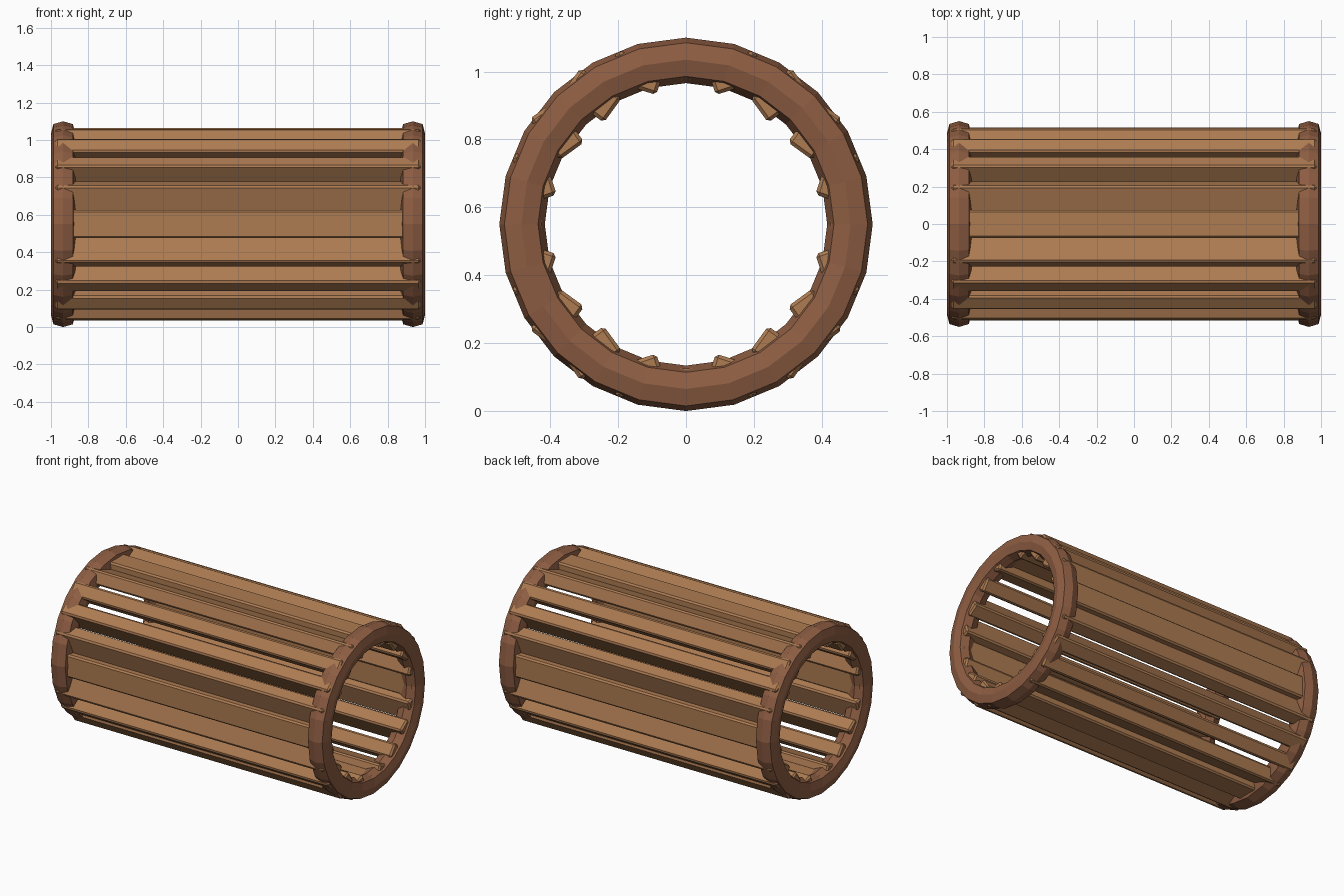
import bpy, bmesh, math
from mathutils import Matrix, Vector

if "Cube" in bpy.data.objects:
    bpy.data.objects.remove(bpy.data.objects["Cube"])

CZ = 0.55  # height of the cylinder axis


def material(name, color):
    m = bpy.data.materials.new(name)
    m.diffuse_color = color
    m.use_nodes = True
    m.node_tree.nodes["Principled BSDF"].inputs["Base Color"].default_value = m.diffuse_color
    return m


SLAT = material("slat_wood", (0.42, 0.20, 0.085, 1))
RING = material("ring_wood", (0.27, 0.11, 0.055, 1))


def finish(bm, name, mat):
    bmesh.ops.recalc_face_normals(bm, faces=bm.faces[:])
    me = bpy.data.meshes.new(name)
    bm.to_mesh(me)
    bm.free()
    me.materials.append(mat)
    ob = bpy.data.objects.new(name, me)
    bpy.context.collection.objects.link(ob)
    return ob


# End rings: rounded eight-point section swept in 24 steps round the x axis
SECTION = [(0, 0.55), (0.052, 0.535), (0.065, 0.485), (0.052, 0.436),
           (0, 0.416), (-0.052, 0.436), (-0.065, 0.485), (-0.052, 0.535)]


def ring(name, x, sides=24):
    bm = bmesh.new()
    loops = []
    for i in range(sides):
        a = 2 * math.pi * i / sides
        loops.append([bm.verts.new((x + dx, r * math.cos(a), CZ + r * math.sin(a)))
                      for dx, r in SECTION])
    n = len(SECTION)
    for i in range(sides):
        p, q = loops[i], loops[(i + 1) % sides]
        for j in range(n):
            k = (j + 1) % n
            bm.faces.new((p[j], p[k], q[k], q[j]))
    return finish(bm, name, RING)


ring("left_ring", -0.935)
ring("right_ring", 0.935)

# Slats: 20 bevelled boards, each turned opposite to its position angle
COUNT, RADIUS = 20, 0.47
LENGTH, THICK, WIDTH = 1.95, 0.09, 0.15
for i in range(COUNT):
    a = 2 * math.pi * i / COUNT
    bm = bmesh.new()
    bmesh.ops.create_cube(bm, size=1, matrix=Matrix.Diagonal((LENGTH, THICK, WIDTH, 1)))
    bmesh.ops.bevel(bm, geom=bm.edges[:], offset=0.01, segments=1, affect='EDGES')
    pos = Vector((0, RADIUS * math.cos(a), CZ + RADIUS * math.sin(a)))
    bm.transform(Matrix.Translation(pos) @ Matrix.Rotation(-a, 4, 'X'))
    finish(bm, f"slat_{i + 1:02d}", SLAT)
